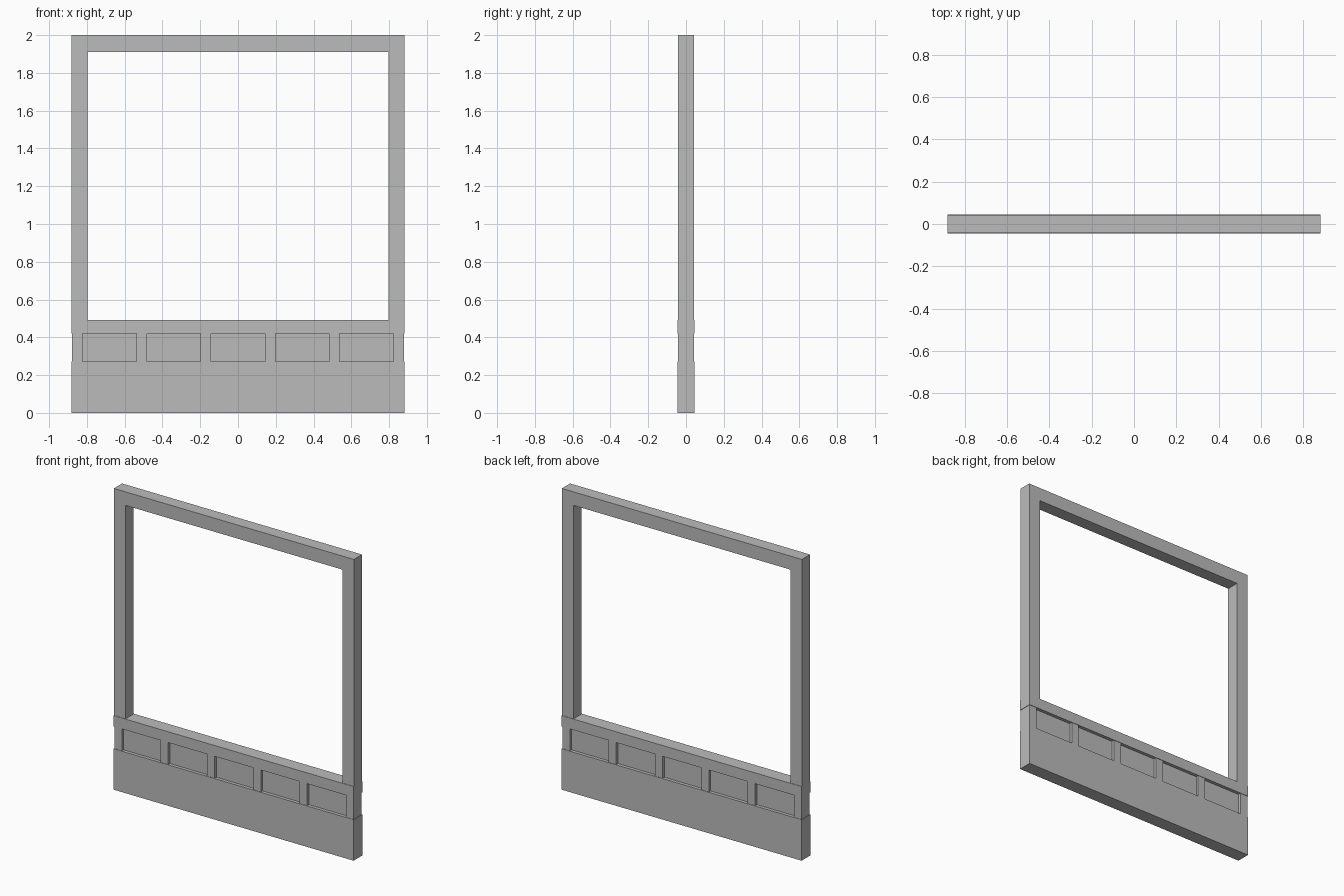
import bpy

cube = bpy.data.objects.get("Cube")
if cube:
    bpy.data.objects.remove(cube, do_unlink=True)

# Overall dimensions
HALF_W = 0.882
HALF_D = 0.046
HEIGHT = 2.0
OPEN_W = 0.797
OPEN_TOP = 1.91
RAIL_TOP = 0.492
RAIL_BOTTOM = 0.42
BASE_TOP = 0.272
RECESS = 0.022
STEP = 0.003

grey = bpy.data.materials.new("plain grey")
grey.use_nodes = True
COLOUR = (0.5, 0.5, 0.5, 1)
grey.diffuse_color = COLOUR
grey.node_tree.nodes["Principled BSDF"].inputs["Base Color"].default_value = COLOUR


def box(name, x, y, z):
    """Box from (low, high) ranges on each axis."""
    bpy.ops.mesh.primitive_cube_add(size=1)
    obj = bpy.context.object
    obj.name = name
    for v in obj.data.vertices:
        v.co = [r[1] if c > 0 else r[0] for c, r in zip(v.co, (x, y, z))]
    obj.data.materials.append(grey)
    return obj


full_x = (-HALF_W, HALF_W)
full_y = (-HALF_D, HALF_D)
frame_y = (-HALF_D + STEP, HALF_D - STEP)

# Solid lower board and the sill rail
box("base_board", full_x, full_y, (0, BASE_TOP))
box("sill_rail", full_x, full_y, (RAIL_BOTTOM, RAIL_TOP))

# Recessed panel behind the stiles
box("recessed_panel", (-HALF_W + 0.01, HALF_W - 0.01),
    (-HALF_D + RECESS, HALF_D - RECESS), (BASE_TOP, RAIL_BOTTOM))

# Evenly spaced stiles, showing on both faces
STILES = 6
STILE_W = 0.056
first = -HALF_W + STEP + STILE_W / 2
pitch = -2 * first / (STILES - 1)
for i in range(STILES):
    cx = first + i * pitch
    box(f"stile_{i + 1}", (cx - STILE_W / 2, cx + STILE_W / 2),
        frame_y, (BASE_TOP, RAIL_BOTTOM))

# Posts and head around the opening
box("right_post", (-HALF_W, -OPEN_W), frame_y, (RAIL_TOP, OPEN_TOP))
box("left_post", (OPEN_W, HALF_W), frame_y, (RAIL_TOP, OPEN_TOP))
box("head_beam", full_x, frame_y, (OPEN_TOP, HEIGHT))
